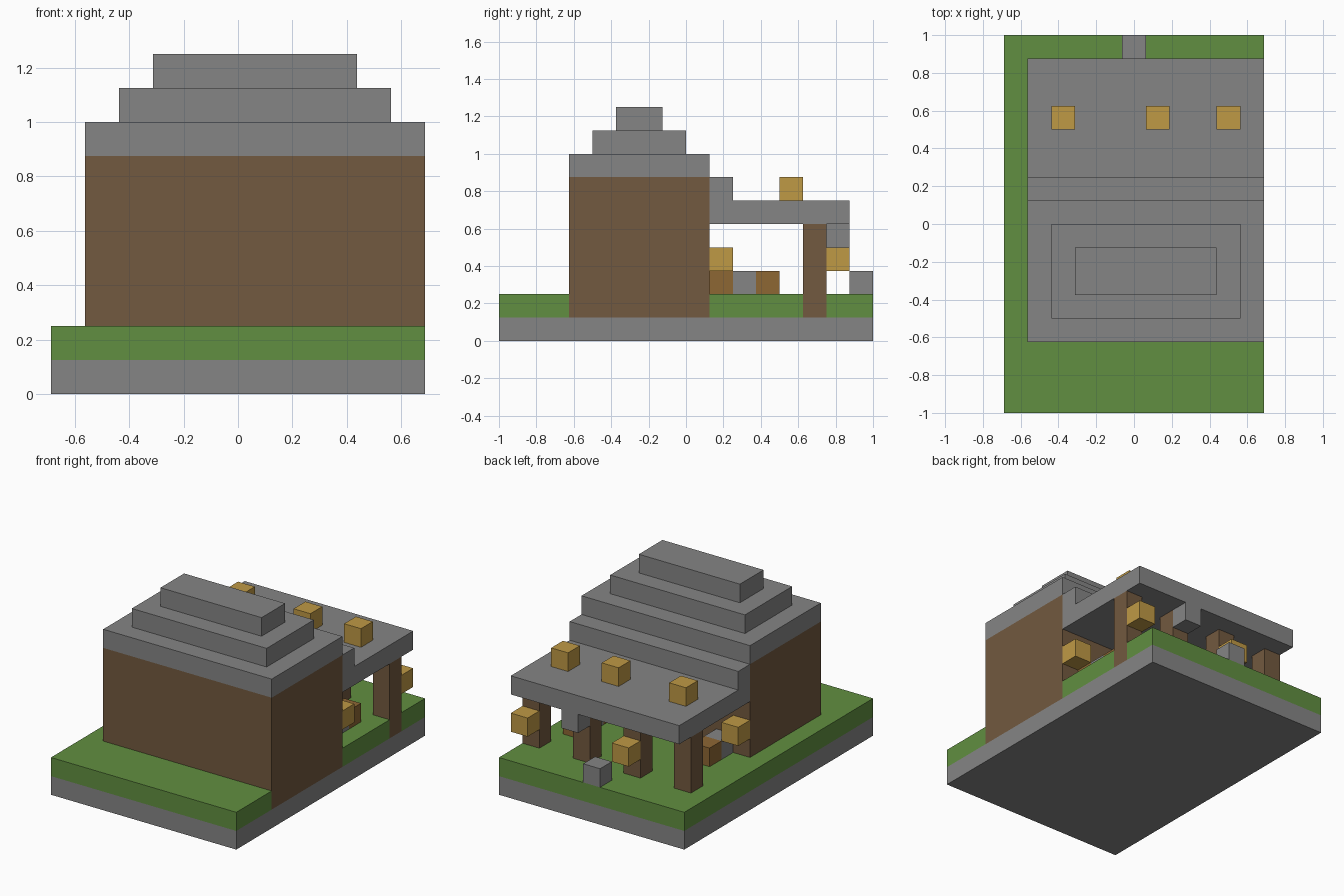
import bpy
import bmesh
from mathutils import Vector

cube = bpy.data.objects.get("Cube")
if cube:
    bpy.data.objects.remove(cube, do_unlink=True)

UNIT = 0.125                      # one block
ORIGIN = Vector((-5.5, -8, 0))    # corner of the plot, in blocks


def material(name, colour):
    mat = bpy.data.materials.new(name)
    mat.use_nodes = True
    mat.diffuse_color = (*colour, 1)
    mat.node_tree.nodes["Principled BSDF"].inputs["Base Color"].default_value = (*colour, 1)
    return mat


stone = material("grey stone", (0.235, 0.235, 0.235))
wood = material("brown wood", (0.17, 0.1, 0.05))
grass = material("green grass", (0.12, 0.275, 0.052))
gold = material("gold lamp", (0.52, 0.32, 0.06))
oak = material("orange oak", (0.27, 0.135, 0.034))


def block(name, mat, start, size=(1, 1, 1)):
    """Box given by its lowest corner and size, both in blocks."""
    bm = bmesh.new()
    bmesh.ops.create_cube(bm, size=1)
    start, size = Vector(start), Vector(size)
    for v in bm.verts:
        v.co = (ORIGIN + start + (v.co + Vector((0.5, 0.5, 0.5))) * size) * UNIT
    mesh = bpy.data.meshes.new(name)
    bm.to_mesh(mesh)
    bm.free()
    mesh.materials.append(mat)
    obj = bpy.data.objects.new(name, mesh)
    bpy.context.collection.objects.link(obj)
    return obj


# Ground: stone slab, lawn, and lawn edge broken by the house and a post
block("base_slab", stone, (0, 0, 0), (11, 16, 1))
block("lawn", grass, (0, 0, 1), (10, 16, 1))
for y, length in ((0, 3), (9, 4), (14, 2)):
    block("lawn_edge", grass, (10, y, 1), (1, length, 1))

# House with a stepped roof
block("house_walls", wood, (1, 3, 1), (10, 6, 6))
for i in range(3):
    block("roof_tier", stone, (1 + i, 3 + i, 7 + i), (10 - 2 * i, 6 - 2 * i, 1))

# Porch roof on four posts
block("porch_roof", stone, (1, 9, 5), (10, 6, 1))
block("porch_roof_step", stone, (1, 9, 6), (10, 1, 1))
for x in range(1, 11, 3):
    block("porch_post", wood, (x, 13, 1), (1, 1, 4))
block("porch_bracket", stone, (7, 14, 4))
block("path_stone", stone, (5, 15, 2))

# Lamps on the porch roof, the posts and the back wall
for x in (2, 6, 9):
    block("roof_lamp", gold, (x, 12, 6))
for x in (4, 10):
    block("post_lamp", gold, (x, 14, 3))
for x in (1, 10):
    block("wall_lamp", gold, (x, 9, 3))

# Tables and stools under the porch
for x, y in ((9, 10), (2, 9)):
    block("table", stone, (x, y, 2))
for x, y in ((9, 9), (9, 11), (2, 10)):
    block("stool", oak, (x, y, 2))
